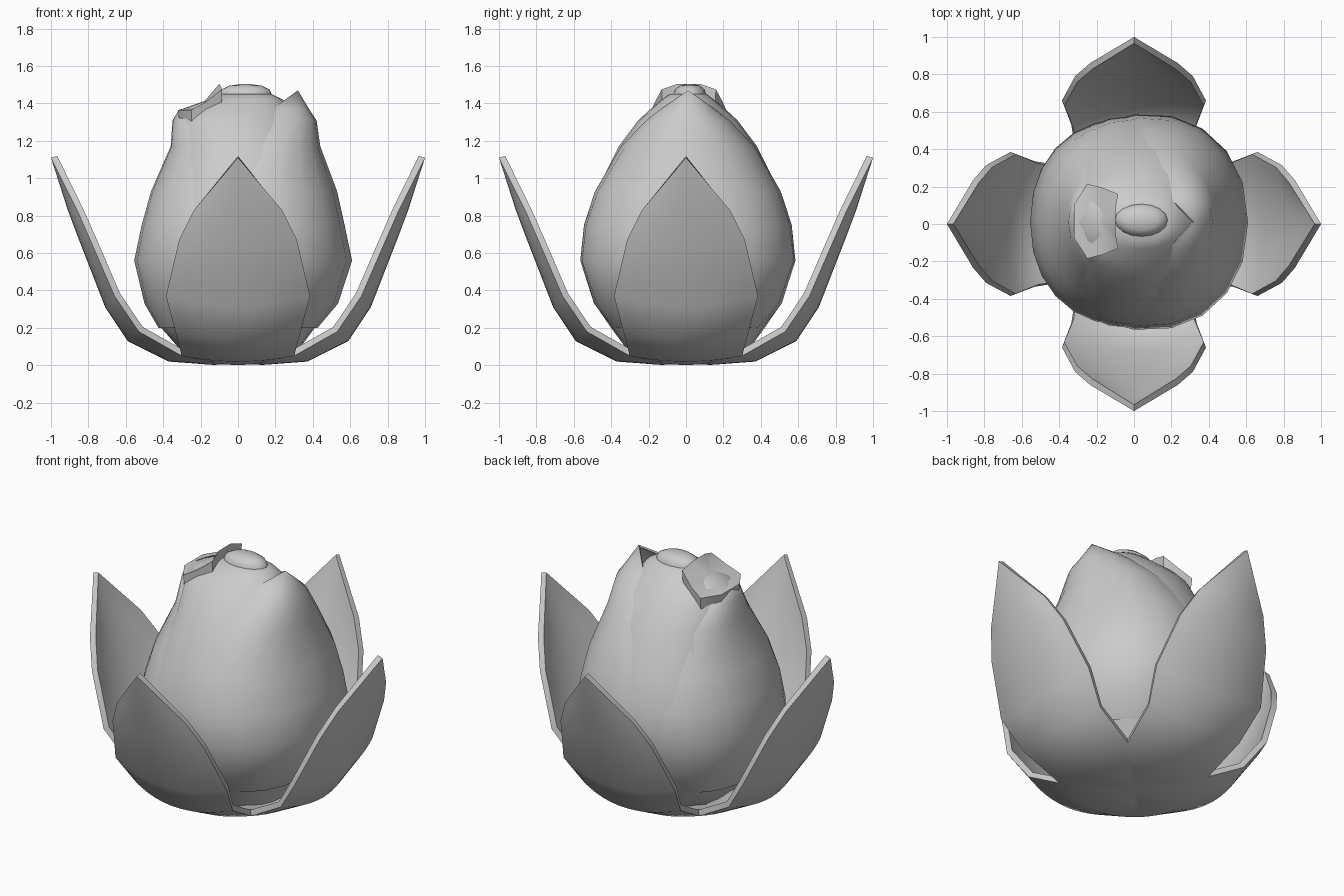
import bpy, bmesh
from math import sin, cos, pi, radians, copysign

if "Cube" in bpy.data.objects:
    bpy.data.objects.remove(bpy.data.objects["Cube"])

grey = bpy.data.materials.new("soft grey")
grey.use_nodes = True
grey.diffuse_color = (0.6, 0.6, 0.6, 1)
grey.node_tree.nodes["Principled BSDF"].inputs["Base Color"].default_value = (0.6, 0.6, 0.6, 1)


def loft(name, patches, closed=False, caps=False, thickness=0, angle=50):
    """Skin patches, each a list of equal-length point rows, into one smooth object."""
    bm = bmesh.new()
    for rows in patches:
        grid = [[bm.verts.new(p) for p in row] for row in rows]
        n = len(rows[0])
        for a, b in zip(grid, grid[1:]):
            for i in range(n if closed else n - 1):
                j = (i + 1) % n
                bm.faces.new((a[i], a[j], b[j], b[i]))
        if caps:
            bm.faces.new(grid[0][::-1])
            bm.faces.new(grid[-1])
    bmesh.ops.remove_doubles(bm, verts=bm.verts, dist=0.0005)
    mesh = bpy.data.meshes.new(name)
    bm.to_mesh(mesh)
    bm.free()
    mesh.materials.append(grey)
    obj = bpy.data.objects.new(name, mesh)
    bpy.context.collection.objects.link(obj)
    bpy.ops.object.select_all(action="DESELECT")
    obj.select_set(True)
    bpy.context.view_layer.objects.active = obj
    if thickness:
        solid = obj.modifiers.new("thickness", "SOLIDIFY")
        solid.thickness = thickness
        solid.offset = -1
        bpy.ops.object.modifier_apply(modifier=solid.name)
    bpy.ops.object.shade_smooth_by_angle(angle=radians(angle))


# Calyx of four fused sepals: centre radius and height, edge radius, half width and height
SEPAL = [(0, 0.01, 0, 0, 0.01), (0.13, 0.002, 0.13, 0.13, 0.012),
         (0.37, 0.02, 0.30, 0.30, 0.05), (0.59, 0.13, 0.53, 0.335, 0.18),
         (0.71, 0.31, 0.66, 0.385, 0.37), (0.85, 0.67, 0.79, 0.315, 0.67),
         (0.91, 0.83, 0.86, 0.235, 0.83), (1.0, 1.11, 1.0, 0, 1.11)]
STEPS = [i / 6 - 1 for i in range(13)]
sepals = []
for k in range(4):
    c, s = cos(k * pi / 2), sin(k * pi / 2)
    rows = []
    for rc, zc, re, w, ze in SEPAL:
        row = []
        for u in STEPS:
            r, z, t = rc + (re - rc) * u * u, zc + (ze - zc) * u * u, w * u
            row.append((r * c - t * s, r * s + t * c, z))
        rows.append(row)
    sepals.append(rows)
loft("calyx", sepals, thickness=0.035)

# Bud skin: height, reach towards -x, reach towards +x, half depth
BUD = [(0.05, 0.28, 0.3, 0.3), (0.2, 0.41, 0.41, 0.41), (0.33, 0.47, 0.5, 0.5),
       (0.56, 0.52, 0.565, 0.57), (0.75, 0.48, 0.525, 0.55), (0.93, 0.43, 0.475, 0.49),
       (1.17, 0.335, 0.37, 0.37), (1.31, 0.33, 0.33, 0.265), (1.37, 0.30, 0.28, 0.2),
       (1.42, 0.16, 0.24, 0.14), (1.45, 0.09, 0.18, 0.1)]


def bud_point(z, a, extra=0):
    """Point on the bud skin at height z and angle a, pushed out by extra."""
    for lo, hi in zip(BUD, BUD[1:]):
        if z <= hi[0]:
            break
    t = (z - lo[0]) / (hi[0] - lo[0])
    back, ahead, depth = (p + (q - p) * t for p, q in zip(lo[1:], hi[1:]))
    mid, half = (ahead - back) / 2, (ahead + back) / 2 + extra
    c, s = cos(a), sin(a)
    x = mid + half * copysign(abs(c) ** 0.92, c)
    y = 0.01 + (depth + extra) * copysign(abs(s) ** 0.92, s)
    return x, y, z


loft("bud_core", [[[bud_point(b[0], i * pi / 12) for i in range(24)] for b in BUD]],
     closed=True, caps=True)


def wrap_petal(name, centre, rows, tip):
    """Petal hugging the bud up to a tip; rows hold height, half angle and bulge."""
    points = []
    for z, spread, bulge in rows:
        points.append([bud_point(z, radians(centre + spread * u), (bulge + 0.012) * (1 - u * u) - 0.012)
                       for u in STEPS])
    points.append([tip] * len(STEPS))
    loft(name, [points], thickness=0.015)


# Outer petals wrapped round both sides
wrap_petal("left_petal", 0,
           [(0.2, 95, 0.015), (0.33, 105, 0.035), (0.56, 110, 0.045), (0.75, 108, 0.045),
            (0.93, 102, 0.055), (1.17, 82, 0.07), (1.31, 60, 0.09), (1.37, 48, 0.1)],
           (0.32, 0.01, 1.47))
wrap_petal("right_petal", 180,
           [(0.2, 70, 0.015), (0.33, 78, 0.03), (0.56, 80, 0.035), (0.75, 74, 0.035),
            (0.93, 64, 0.035), (1.17, 50, 0.025), (1.31, 40, 0.02)],
           (-0.32, 0.01, 1.36))

# Folded lip at the top, mirrored front to back, with a shallow hollow
LIP = [(-0.1, 0.06, 1.505), (-0.085, 0.145, 1.475), (-0.17, 0.18, 1.41),
       (-0.25, 0.2, 1.365), (-0.32, 0.09, 1.365)]
rim = [(x, 0.015 + y, z) for x, y, z in LIP] + [(x, 0.015 - y, z) for x, y, z in LIP[::-1]]
foot = [(-0.17 + (x + 0.17) * 0.9, y * 0.9, 1.2) for x, y, z in rim]
loft("folded_lip", [[foot, rim, [(-0.19, 0.015, 1.4)] * len(rim)]], closed=True, angle=35)

# Furled heart of the bud
heart = []
for z, size in ((1.36, 0.9), (1.44, 1), (1.475, 0.88), (1.495, 0.6), (1.503, 0.2)):
    heart.append([(0.04 + 0.145 * size * cos(i * pi / 8), 0.02 + 0.09 * size * sin(i * pi / 8), z)
                  for i in range(16)])
loft("heart", [heart], closed=True, caps=True)
